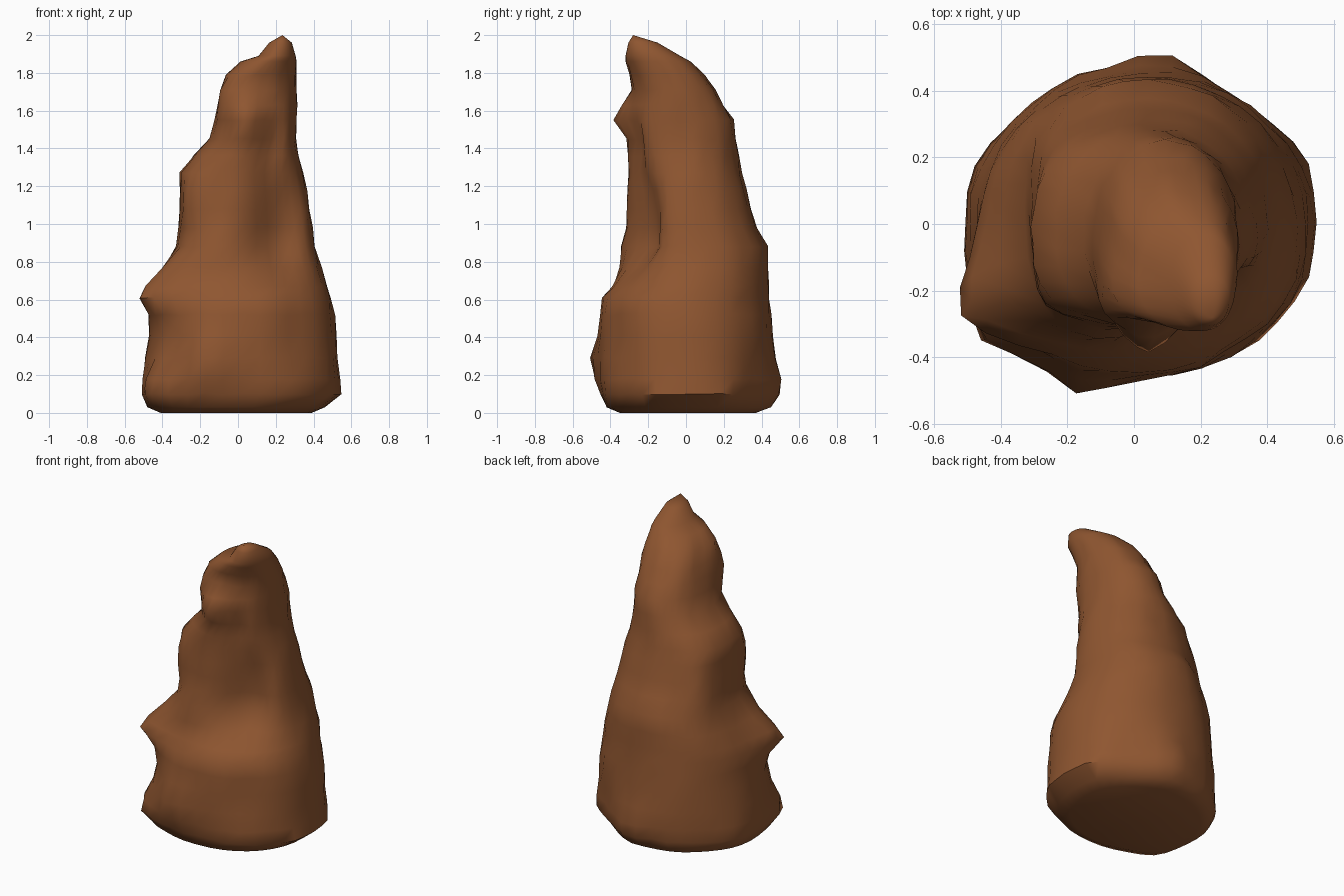
import bpy, bmesh, math, random
from mathutils import Vector

random.seed(4)
SEGMENTS = 36

# Height, left, right, front and back limit of each cross-section
SECTIONS = [
    (0.00, -.41, .39, -.35, .37), (0.03, -.48, .46, -.42, .44),
    (0.10, -.51, .55, -.45, .47), (0.18, -.505, .54, -.46, .475),
    (0.29, -.495, .53, -.46, .47), (0.41, -.475, .52, -.46, .46),
    (0.52, -.465, .51, -.455, .45), (0.61, -.455, .49, -.445, .44),
    (0.67, -.43, .475, -.39, .44), (0.77, -.385, .44, -.345, .435),
    (0.88, -.33, .41, -.335, .43), (0.98, -.315, .395, -.325, .375),
    (1.08, -.305, .38, -.325, .345), (1.18, -.305, .365, -.315, .32),
    (1.27, -.305, .345, -.305, .295), (1.36, -.235, .32, -.315, .28),
    (1.45, -.15, .31, -.32, .265), (1.55, -.12, .31, -.33, .25),
    (1.63, -.10, .31, -.31, .20), (1.71, -.08, .31, -.28, .155),
    (1.79, -.045, .31, -.30, .095), (1.86, .02, .31, -.32, .025),
    (1.89, .11, .305, -.32, -.03), (1.96, .165, .285, -.305, -.15),
]

# Outcrops and hollows: centre x, y, z, reach across and up, push in x and y
DENTS = [
    (-.42, -.25, .62, .16, .10, -.10, -.03),    # left outcrop
    (-.38, -.22, .73, .17, .11, -.075, -.03),   # outcrop slope
    (-.17, -.34, .84, .17, .12, -.025, -.04),   # ridge above it
    (-.17, -.43, .28, .12, .16, 0, -.075),      # front foot
    (-.40, -.29, .13, .14, .13, -.065, -.055),  # left foot
    (.08, .47, .14, .09, .12, 0, .045),         # back foot
    (.30, -.38, .42, .10, .14, -.02, .025),     # foot crease
    (-.38, .32, .15, .17, .25, .02, -.015),     # back left hollow
    (.34, .36, .15, .13, .22, -.02, -.025),     # back right hollow
    (.22, -.28, .90, .16, .15, -.02, .13),      # front hollow
    (.22, -.26, 1.12, .15, .13, -.02, .085),    # hollow top
    (.17, -.30, 1.42, .09, .18, .01, .07),      # upper groove
    (.045, -.33, 1.57, .08, .07, -.005, -.07),  # brow
    (-.03, -.20, 1.68, .11, .16, -.04, -.05),   # brow flank
    (-.25, .22, 1.02, .10, .16, -.025, .03),    # back left corner
    (-.25, -.21, 1.12, .11, .22, -.035, -.035),  # front left corner
]


def weather(p):
    """Push a surface point by every outcrop and hollow."""
    moved = p.copy()
    for x, y, z, across, up, px, py in DENTS:
        d = ((p.x - x) ** 2 + (p.y - y) ** 2) / across ** 2 + ((p.z - z) / up) ** 2
        moved += Vector((px, py, 0)) * math.exp(-d)
    return moved


def rounded(t):
    return math.copysign(abs(t) ** 0.94, t)


# Rock body: rings joined from the base to the peak
bm = bmesh.new()
rings = []
for z, x0, x1, y0, y1 in SECTIONS:
    ring = []
    for i in range(SEGMENTS):
        a = math.tau * i / SEGMENTS
        c, s = rounded(math.cos(a)), rounded(math.sin(a))
        p = weather(Vector(((x0 + x1 + (x1 - x0) * c) / 2,
                            (y0 + y1 + (y1 - y0) * s) / 2, z)))
        if 0.05 < z < 1.84:
            p += Vector([random.uniform(-.005, .005) for _ in range(3)])
        ring.append(bm.verts.new(p))
    rings.append(ring)

for low, high in zip(rings, rings[1:]):
    for i in range(SEGMENTS):
        j = (i + 1) % SEGMENTS
        bm.faces.new((low[i], low[j], high[j], high[i]))

# Flat underside and pointed peak
bm.faces.new(rings[0][::-1])
peak = bm.verts.new((.235, -.28, 2.0))
for i in range(SEGMENTS):
    bm.faces.new((rings[-1][i], rings[-1][(i + 1) % SEGMENTS], peak))
bmesh.ops.recalc_face_normals(bm, faces=bm.faces)

mesh = bpy.data.meshes.new("rock_spire")
bm.to_mesh(mesh)
bm.free()
rock = bpy.data.objects.new("rock_spire", mesh)
bpy.context.collection.objects.link(rock)

brown = bpy.data.materials.new("brown_rock")
brown.diffuse_color = (0.275, 0.093, 0.03, 1)
mesh.materials.append(brown)

bpy.context.view_layer.objects.active = rock
rock.select_set(True)
bpy.ops.object.shade_smooth_by_angle(angle=math.radians(55))
